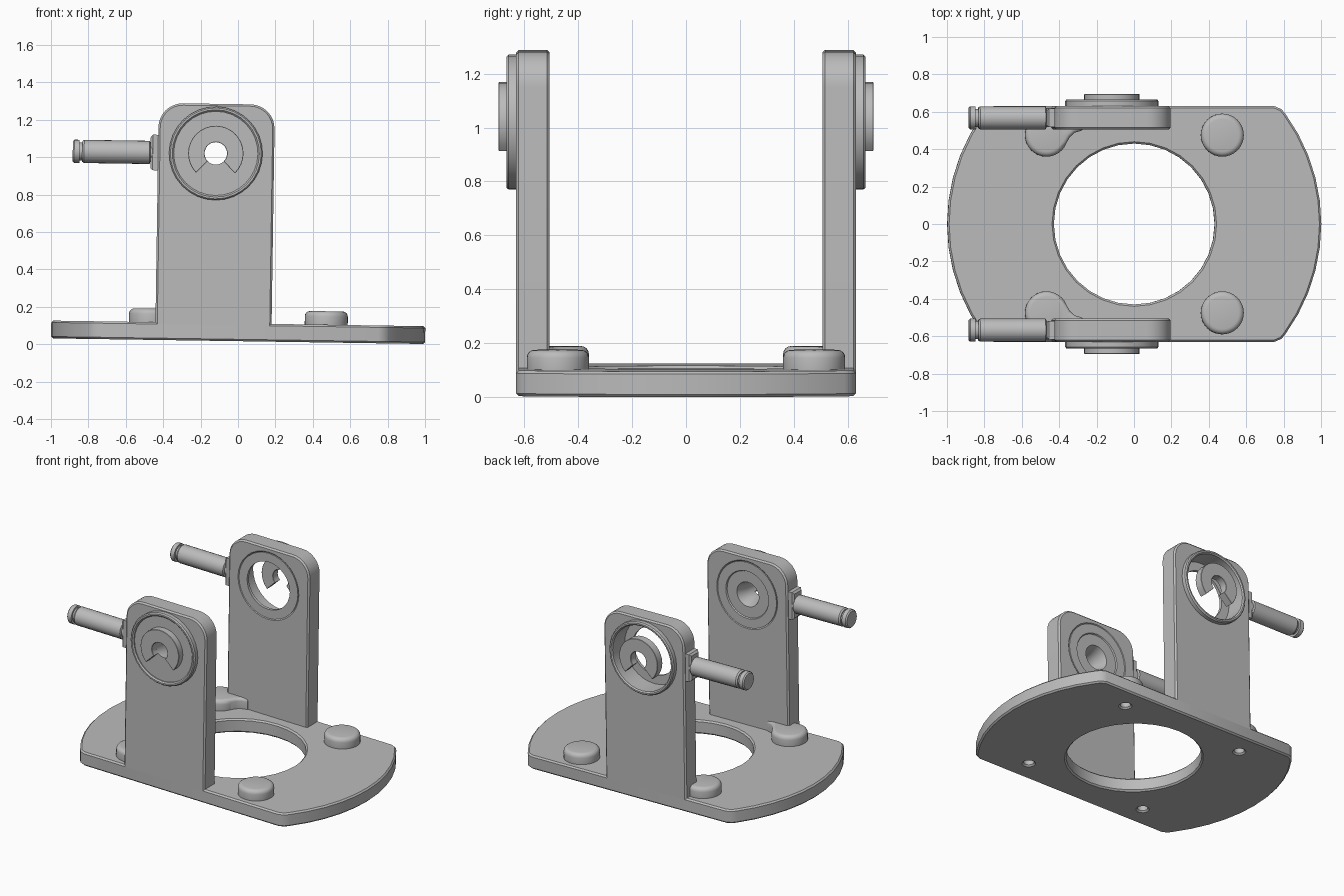
import bpy, bmesh
from math import sin, cos, radians
from mathutils import Matrix, Vector

cube = bpy.data.objects.get("Cube")
if cube:
    bpy.data.objects.remove(cube, do_unlink=True)

GREY = (0.5, 0.5, 0.5, 1)
grey = bpy.data.materials.new("plain_grey")
grey.use_nodes = True
grey.diffuse_color = GREY
grey.node_tree.nodes["Principled BSDF"].inputs["Base Color"].default_value = GREY

TILT = Matrix.Rotation(0.015, 4, 'Y')     # the whole bracket leans slightly
PLATE_LOW, PLATE_TOP = 0.016, 0.111
INNER, OUTER = 0.505, 0.63                # faces of the uprights
HUB = Vector((-0.134, 1.018))             # bearing centre in x, z


def finish(name, mesh, matrix):
    """Clean the mesh, place it and shade it."""
    bm = bmesh.new()
    bm.from_mesh(mesh)
    bmesh.ops.remove_doubles(bm, verts=bm.verts, dist=0.0002)
    bmesh.ops.recalc_face_normals(bm, faces=bm.faces)
    bm.to_mesh(mesh)
    bm.free()
    mesh.transform(TILT @ matrix)
    mesh.materials.clear()
    mesh.materials.append(grey)
    obj = bpy.data.objects.new(name, mesh)
    bpy.context.collection.objects.link(obj)
    bpy.ops.object.select_all(action='DESELECT')
    obj.select_set(True)
    bpy.context.view_layer.objects.active = obj
    bpy.ops.object.shade_smooth_by_angle(angle=radians(30))
    return obj


def arc(cx, cy, r, start, end, steps):
    angles = [radians(start + (end - start) * i / steps) for i in range(steps + 1)]
    return [(cx + r * cos(a), cy + r * sin(a)) for a in angles]


def circle(cx, cy, r, steps=32):
    return arc(cx, cy, r, 0, 360, steps)[:-1]


def slab(name, outlines, depth, matrix, bevel=0.01, rounds=0):
    """Extrude outlines (later ones may be holes) from local z 0 to depth."""
    curve = bpy.data.curves.new(name, 'CURVE')
    curve.dimensions, curve.fill_mode = '2D', 'BOTH'
    curve.extrude = depth / 2 - bevel
    curve.bevel_depth, curve.offset, curve.bevel_resolution = bevel, -bevel, rounds
    for points in outlines:
        spline = curve.splines.new('POLY')
        spline.points.add(len(points) - 1)
        for p, (x, y) in zip(spline.points, points):
            p.co = (x, y, 0, 1)
        spline.use_cyclic_u = True
    helper = bpy.data.objects.new(name + "_outline", curve)
    bpy.context.collection.objects.link(helper)
    graph = bpy.context.evaluated_depsgraph_get()
    mesh = bpy.data.meshes.new_from_object(helper.evaluated_get(graph))
    bpy.data.objects.remove(helper, do_unlink=True)
    return finish(name, mesh, matrix @ Matrix.Translation((0, 0, depth / 2)))


def lathe(name, profile, matrix, closed=True, steps=32):
    """Spin a (radius, height) profile about local z."""
    bm = bmesh.new()
    verts = [bm.verts.new((r, 0, h)) for r, h in profile]
    pairs = list(zip(verts, verts[1:]))
    if closed:
        pairs.append((verts[-1], verts[0]))
    edges = [bm.edges.new(p) for p in pairs]
    bmesh.ops.spin(bm, geom=verts + edges, cent=(0, 0, 0), axis=(0, 0, 1),
                   angle=radians(360), steps=steps)
    mesh = bpy.data.meshes.new(name)
    bm.to_mesh(mesh)
    bm.free()
    return finish(name, mesh, matrix)


def outward(side, x=0, z=0):
    """Local x, y become world x, z; local z runs outward from the inner face."""
    m = Matrix(((1, 0, 0, x), (0, 0, side, side * INNER), (0, 1, 0, z), (0, 0, 0, 1)))
    return m


# Base plate: clipped disc with a large opening and four screw holes
end = [(0.75, -0.63), (0.787, -0.614)] + arc(0, 0, 1, -36, 36, 10) + [(0.787, 0.614), (0.75, 0.63)]
outline = end + [(-x, -y) for x, y in end]
BOSS_X, BOSS_Y = 0.47, 0.475
corners = [(sx * BOSS_X, sy * BOSS_Y) for sx in (-1, 1) for sy in (-1, 1)]
slab("base_plate", [outline, circle(0, 0, 0.43)] + [circle(x, y, 0.033, 16) for x, y in corners],
     PLATE_TOP - PLATE_LOW, Matrix.Translation((0, 0, PLATE_LOW)))

# Rounded bosses over the screw holes
boss_place = Matrix.Translation((0, 0, PLATE_TOP - 0.04))
for x, y in corners:
    slab("screw_boss", [circle(x, y, 0.115)], 0.112, boss_place, 0.028, 3)

# Upright profile with rounded top corners
LEFT, RIGHT, TOP, R = -0.443, 0.178, 1.283, 0.13
profile = ([(LEFT, 0.09), (RIGHT, 0.09)] + arc(RIGHT - R, TOP - R, R, 0, 90, 8)
           + arc(LEFT + R, TOP - R, R, 90, 180, 8))

# Open ring with a gap at the bottom
clip = arc(0, 0, 0.148, -45, 225, 24) + arc(0, 0, 0.06, 225, -45, 20)

for side, label in ((-1, "front"), (1, "back")):
    place = outward(side)
    hub = outward(side, HUB.x, HUB.y)

    slab(label + "_upright", [profile, circle(HUB.x, HUB.y, 0.225)], OUTER - INNER, place)
    lathe(label + "_bearing_rim", [(0.225, 0.11), (0.25, 0.11), (0.25, 0.152), (0.243, 0.16),
                                   (0.233, 0.16), (0.225, 0.152)], hub)
    slab(label + "_retaining_clip", [clip], 0.055, hub @ Matrix.Translation((0, 0, 0.135)), 0.002)

    # The front bearing is filled, the back one only has a thin inner lip
    if side < 0:
        lathe("front_bearing_core", [(0.085, 0.008), (0.16, 0.008), (0.165, 0), (0.227, 0),
                                     (0.227, 0.145), (0.06, 0.145), (0.06, 0.08)], hub)
    else:
        lathe("back_bearing_lip", [(0.165, 0), (0.227, 0), (0.227, 0.02), (0.165, 0.02)], hub)

    # Web blending the left boss into the upright
    web = [(-0.47, 0.42), (-0.40, 0.39), (-0.365, 0.43), (-0.345, 0.465), (-0.32, 0.488),
           (-0.28, 0.50), (-0.26, 0.56), (-0.43, 0.56)]
    slab(label + "_boss_web", [[(x, side * y) for x, y in web]], 0.112, boss_place, 0.02, 3)

    # Side pin with a groove near its tip, and the collar that holds it
    mid = side * (INNER + OUTER) / 2
    pin_place = Matrix.Translation((LEFT, mid, HUB.y)) @ Matrix.Rotation(radians(-90), 4, 'Y')
    lathe(label + "_side_pin", [(0, 0), (0.05, 0), (0.05, 0.04), (0.062, 0.045), (0.062, 0.395),
                                (0.055, 0.405), (0.048, 0.405), (0.048, 0.42), (0.062, 0.42),
                                (0.062, 0.448), (0.054, 0.456), (0, 0.456)], pin_place, False, 24)
    collar = [(-0.095, -0.05), (0.095, -0.05), (0.095, 0.05), (-0.095, 0.05)]
    slab(label + "_pin_collar", [collar], 0.06,
         pin_place @ Matrix.Translation((0, 0, -0.02)), 0.012)
